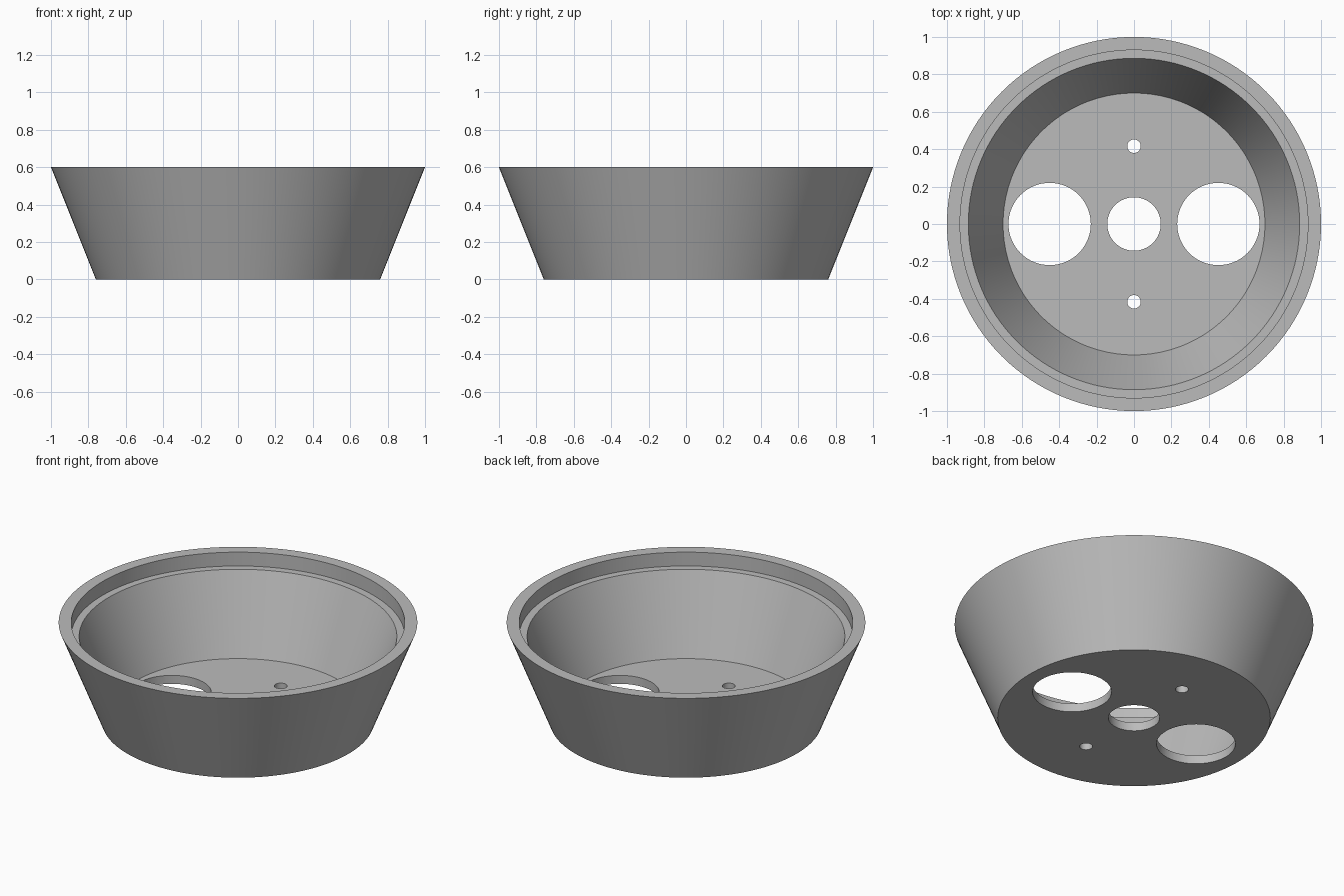
import bpy, bmesh, math

if "Cube" in bpy.data.objects:
    bpy.data.objects.remove(bpy.data.objects["Cube"])

SEGMENTS = 128

grey = bpy.data.materials.new("light grey")
grey.diffuse_color = (0.5, 0.5, 0.5, 1)
grey.use_nodes = True
grey.node_tree.nodes["Principled BSDF"].inputs["Base Color"].default_value = grey.diffuse_color


def lathe(name, profile):
    """Spin a closed (radius, height) profile that starts and ends on the axis."""
    bm = bmesh.new()
    verts = [bm.verts.new((r, 0, z)) for r, z in profile]
    edges = [bm.edges.new(pair) for pair in zip(verts, verts[1:])]
    bmesh.ops.spin(bm, geom=verts + edges, cent=(0, 0, 0), axis=(0, 0, 1),
                   angle=math.tau, steps=SEGMENTS, use_duplicate=False)
    bmesh.ops.remove_doubles(bm, verts=bm.verts, dist=1e-5)
    bmesh.ops.recalc_face_normals(bm, faces=bm.faces)
    mesh = bpy.data.meshes.new(name)
    bm.to_mesh(mesh)
    bm.free()
    obj = bpy.data.objects.new(name, mesh)
    bpy.context.collection.objects.link(obj)
    obj.data.materials.append(grey)
    return obj


# Tapered cup: flat base, sloped wall, rim, stepped ledge, inner wall, floor
cup = lathe("tapered_cup", [
    (0, 0), (0.76, 0), (1.0, 0.6), (0.93, 0.6), (0.93, 0.515),
    (0.886, 0.515), (0.70, 0.052), (0, 0.052)])

# Floor holes: centre, two large at the sides, two screw holes front and back
holes = [(0, 0, 0.143), (-0.451, 0, 0.22), (0.451, 0, 0.22),
         (0, -0.416, 0.036), (0, 0.416, 0.036)]
cutters = []
for x, y, radius in holes:
    bpy.ops.mesh.primitive_cylinder_add(vertices=64, radius=radius, depth=0.3,
                                        location=(x, y, 0.03))
    cutter = bpy.context.object
    cutter.name = "hole_cutter"
    cutter.hide_render = True
    cutter.data.materials.append(grey)
    cutters.append(cutter)
    cut = cup.modifiers.new("floor hole", 'BOOLEAN')
    cut.operation = 'DIFFERENCE'
    cut.solver = 'EXACT'
    cut.object = cutter

# Bake the holes, then discard the cutters
bpy.ops.object.select_all(action='DESELECT')
cup.select_set(True)
bpy.context.view_layer.objects.active = cup
for modifier in list(cup.modifiers):
    bpy.ops.object.modifier_apply(modifier=modifier.name)
for cutter in cutters:
    bpy.data.objects.remove(cutter)

bpy.ops.object.shade_smooth_by_angle(angle=math.radians(20))
